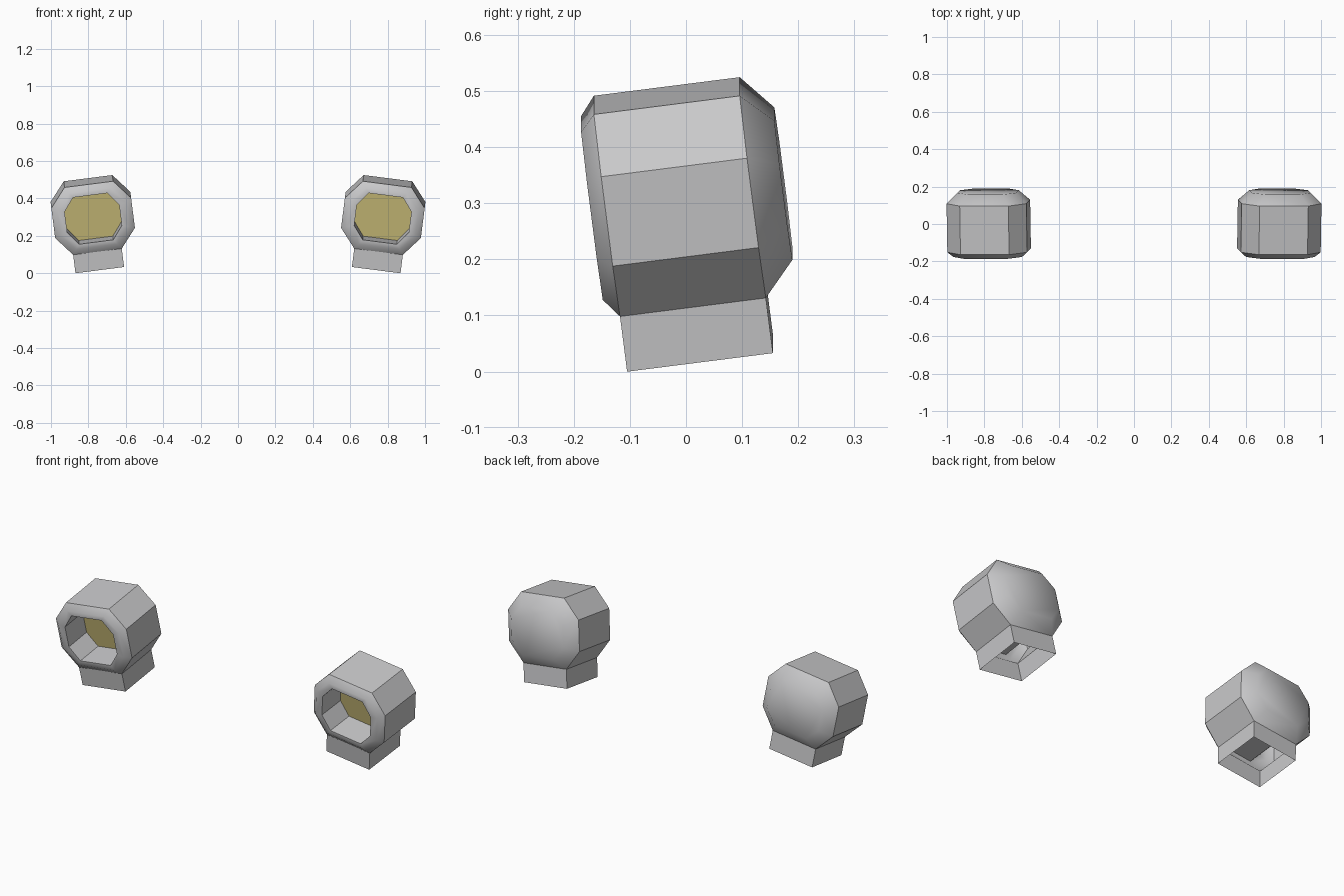
import bpy, bmesh, math
from mathutils import Matrix

if "Cube" in bpy.data.objects:
    bpy.data.objects.remove(bpy.data.objects["Cube"])

TILT = math.radians(7.3)
PLACE = (Matrix.Translation((0.741, 0.025, 0.033))
         @ Matrix.Rotation(TILT, 4, 'Y') @ Matrix.Rotation(TILT, 4, 'X'))
MID = 0.283   # local height of the housing centre


def material(name, rgb):
    m = bpy.data.materials.new(name)
    m.diffuse_color = (*rgb, 1)
    m.use_nodes = True
    m.node_tree.nodes["Principled BSDF"].inputs["Base Color"].default_value = m.diffuse_color
    return m


def octagon(bm, y, hw, hh, top, side):
    """Ring of 8 verts; edge 0-1 is the bottom one."""
    pts = [(-top, -hh), (top, -hh), (hw, -side), (hw, side),
           (top, hh), (-top, hh), (-hw, side), (-hw, -side)]
    return [bm.verts.new((x, y, MID + z)) for x, z in pts]


def bridge(bm, a, b, skip=()):
    n = len(a)
    for i in range(n):
        if i not in skip:
            bm.faces.new((a[i], a[(i + 1) % n], b[(i + 1) % n], b[i]))


def finish(bm, name, mat):
    bm.transform(PLACE)
    me = bpy.data.meshes.new(name)
    bm.to_mesh(me)
    bm.free()
    me.materials.append(mat)
    ob = bpy.data.objects.new(name, me)
    bpy.context.collection.objects.link(ob)
    ob.modifiers.new("mirror", 'MIRROR')   # second lamp on the other side
    return ob


grey = material("light grey", (0.58, 0.58, 0.59))
yellow = material("dull yellow", (0.56, 0.48, 0.18))

# Housing: recess, rounded rim, octagonal barrel, rounded back
bm = bmesh.new()
recess = octagon(bm, 0.0, 0.147, 0.127, 0.092, 0.056)
opening = octagon(bm, -0.158, 0.147, 0.127, 0.092, 0.056)
rim = octagon(bm, -0.158, 0.185, 0.152, 0.112, 0.067)
front = octagon(bm, -0.131, 0.215, 0.183, 0.131, 0.081)
back = octagon(bm, 0.131, 0.215, 0.183, 0.131, 0.081)
cap = octagon(bm, 0.186, 0.158, 0.126, 0.094, 0.056)
bridge(bm, recess, opening)
bridge(bm, opening, rim)
bridge(bm, rim, front)
bridge(bm, front, back, skip=(0,))
bridge(bm, back, cap)
bm.faces.new(cap)

# Neck: open square tube below the barrel
top_ring = [front[0], front[1], back[1], back[0]]
foot = [bm.verts.new((v.co.x, v.co.y, 0)) for v in top_ring]
bridge(bm, top_ring, foot)

bmesh.ops.recalc_face_normals(bm, faces=bm.faces)
for f in bm.faces:
    f.smooth = True
# Crisp edges on barrel, neck and recess; soft rim and back
hard = set(front + back + foot + recess)
lip = set(opening + recess)
for e in bm.edges:
    a, b = e.verts
    if (a in hard and b in hard) or (a in lip and b in lip):
        e.smooth = False
finish(bm, "lamp_housing", grey)

# Lens plate at the bottom of the recess
bm = bmesh.new()
f = bm.faces.new(octagon(bm, 0.0, 0.147, 0.127, 0.092, 0.056))
f.normal_update()
if f.normal.y > 0:
    f.normal_flip()
finish(bm, "lamp_lens", yellow)
